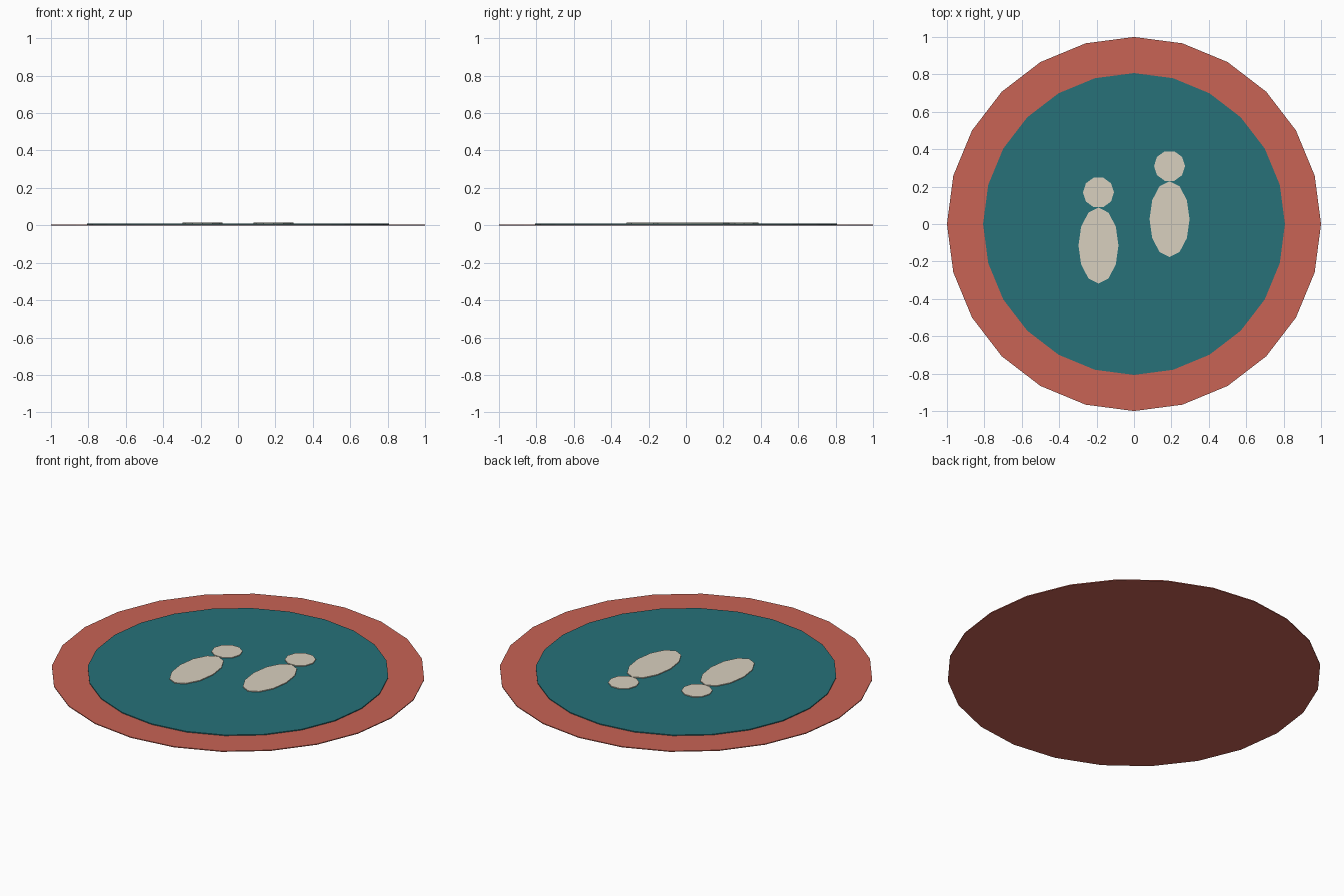
import bpy, bmesh
from math import cos, sin, tau

if "Cube" in bpy.data.objects:
    bpy.data.objects.remove(bpy.data.objects["Cube"])


def material(name, rgb):
    m = bpy.data.materials.new(name)
    m.diffuse_color = (*rgb, 1)
    m.use_nodes = True
    m.node_tree.nodes["Principled BSDF"].inputs["Base Color"].default_value = m.diffuse_color
    return m


def plate(name, sides, cx, cy, rx, ry, z0, z1, mat):
    """Thin flat-faced elliptical plate."""
    bm = bmesh.new()
    ring = [bm.verts.new((cx + rx * cos(tau * i / sides),
                          cy + ry * sin(tau * i / sides), z0)) for i in range(sides)]
    face = bm.faces.new(ring)
    ext = bmesh.ops.extrude_face_region(bm, geom=[face], use_keep_orig=True)
    for v in ext["geom"]:
        if isinstance(v, bmesh.types.BMVert):
            v.co.z = z1
    bmesh.ops.recalc_face_normals(bm, faces=bm.faces)
    mesh = bpy.data.meshes.new(name)
    bm.to_mesh(mesh)
    bm.free()
    mesh.materials.append(mat)
    ob = bpy.data.objects.new(name, mesh)
    bpy.context.collection.objects.link(ob)
    return ob


red = material("rim_red", (0.58, 0.125, 0.09))
teal = material("centre_teal", (0.02, 0.165, 0.19))
cream = material("print_cream", (0.69, 0.63, 0.52))

# Round base and inner field
plate("outer_disc", 24, 0, 0, 1, 1, 0, 0.005, red)
plate("inner_disc", 24, 0, 0, 0.807, 0.807, 0.005, 0.01, teal)

# Two footprints, the right one a step ahead
for side, x, y in (("left", -0.19, -0.115), ("right", 0.19, 0.026)):
    plate(side + "_sole", 12, x, y, 0.107, 0.203, 0.01, 0.015, cream)
    plate(side + "_toe", 10, x, y + 0.284, 0.083, 0.083, 0.01, 0.015, cream)
